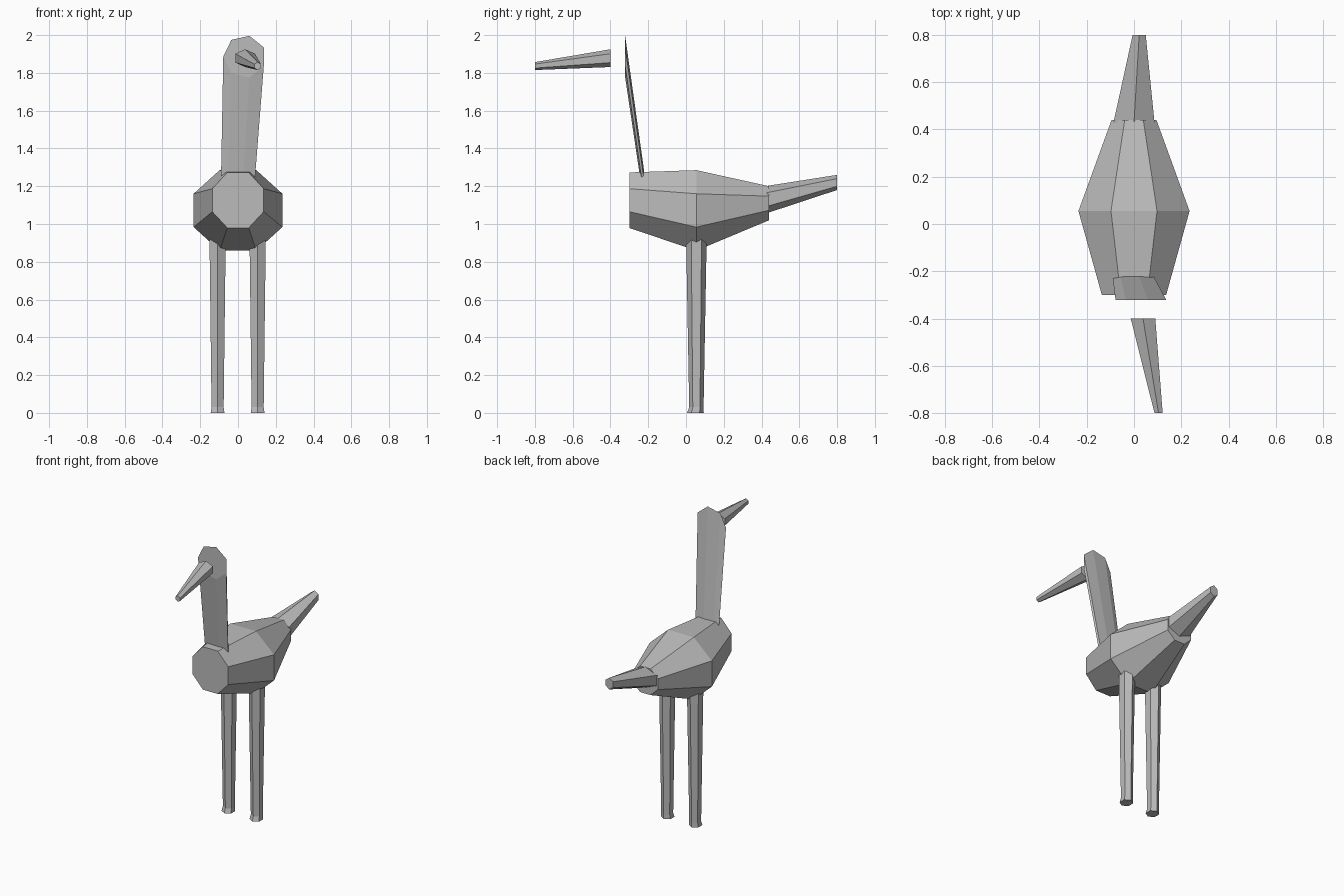
import bpy
import bmesh
from math import cos, sin, pi, radians

cube = bpy.data.objects.get("Cube")
if cube:
    bpy.data.objects.remove(cube, do_unlink=True)

# Single flat grey
grey = bpy.data.materials.new("plain grey")
grey.use_nodes = True
colour = (0.5, 0.5, 0.5, 1)
grey.diffuse_color = colour
grey.node_tree.nodes["Principled BSDF"].inputs["Base Color"].default_value = colour


def loft(name, sides, start, rings, axis="Y"):
    """Closed faceted tube. Each ring is (centre, first radius, second radius)."""
    bm = bmesh.new()
    loops = []
    for (x, y, z), ra, rb in rings:
        loop = []
        for i in range(sides):
            a = start + 2 * pi * i / sides
            u, v = ra * cos(a), rb * sin(a)
            co = (x + u, y, z + v) if axis == "Y" else (x + u, y + v, z)
            loop.append(bm.verts.new(co))
        loops.append(loop)
    for low, high in zip(loops, loops[1:]):
        for i in range(sides):
            j = (i + 1) % sides
            bm.faces.new((low[i], low[j], high[j], high[i]))
    bm.faces.new(loops[0])
    bm.faces.new(loops[-1])
    bmesh.ops.recalc_face_normals(bm, faces=bm.faces)
    mesh = bpy.data.meshes.new(name)
    bm.to_mesh(mesh)
    bm.free()
    mesh.materials.append(grey)
    obj = bpy.data.objects.new(name, mesh)
    bpy.context.collection.objects.link(obj)
    return obj


# Body: octagonal barrel with flat ends, widest in the middle
flat = 1 / cos(pi / 8)
loft("body", 8, pi / 8, [
    ((0, -0.30, 1.126), 0.136 * flat, 0.147 * flat),
    ((0, 0.055, 1.072), 0.235 * flat, 0.213 * flat),
    ((0, 0.44, 1.11), 0.095 * flat, 0.09 * flat),
])

# Neck: thin sheared slab rising to a flat upright head face
loft("neck", 7, radians(25.4), [
    ((0, -0.22, 1.18), 0.091, 0.091),
    ((0.035, -0.322, 1.886), 0.113, 0.113),
])

# Beak: tapered, floating in front of the head
loft("beak", 6, pi / 6, [
    ((0.038, -0.40, 1.878), 0.06, 0.047),
    ((0.104, -0.80, 1.836), 0.02, 0.021),
])

# Tail: tapered, pointing back and up
loft("tail", 6, pi / 6, [
    ((0, 0.43, 1.13), 0.1, 0.072),
    ((0.022, 0.80, 1.22), 0.032, 0.04),
])

# Legs: slim hexagonal posts with slightly flared feet
for name, x in (("right_leg", -0.108), ("left_leg", 0.104)):
    loft(name, 6, pi / 6, [
        ((x, 0.05, 0), 0.042, 0.044),
        ((x, 0.055, 0.03), 0.037, 0.038),
        ((x, 0.055, 0.95), 0.05, 0.055),
    ], axis="Z")
